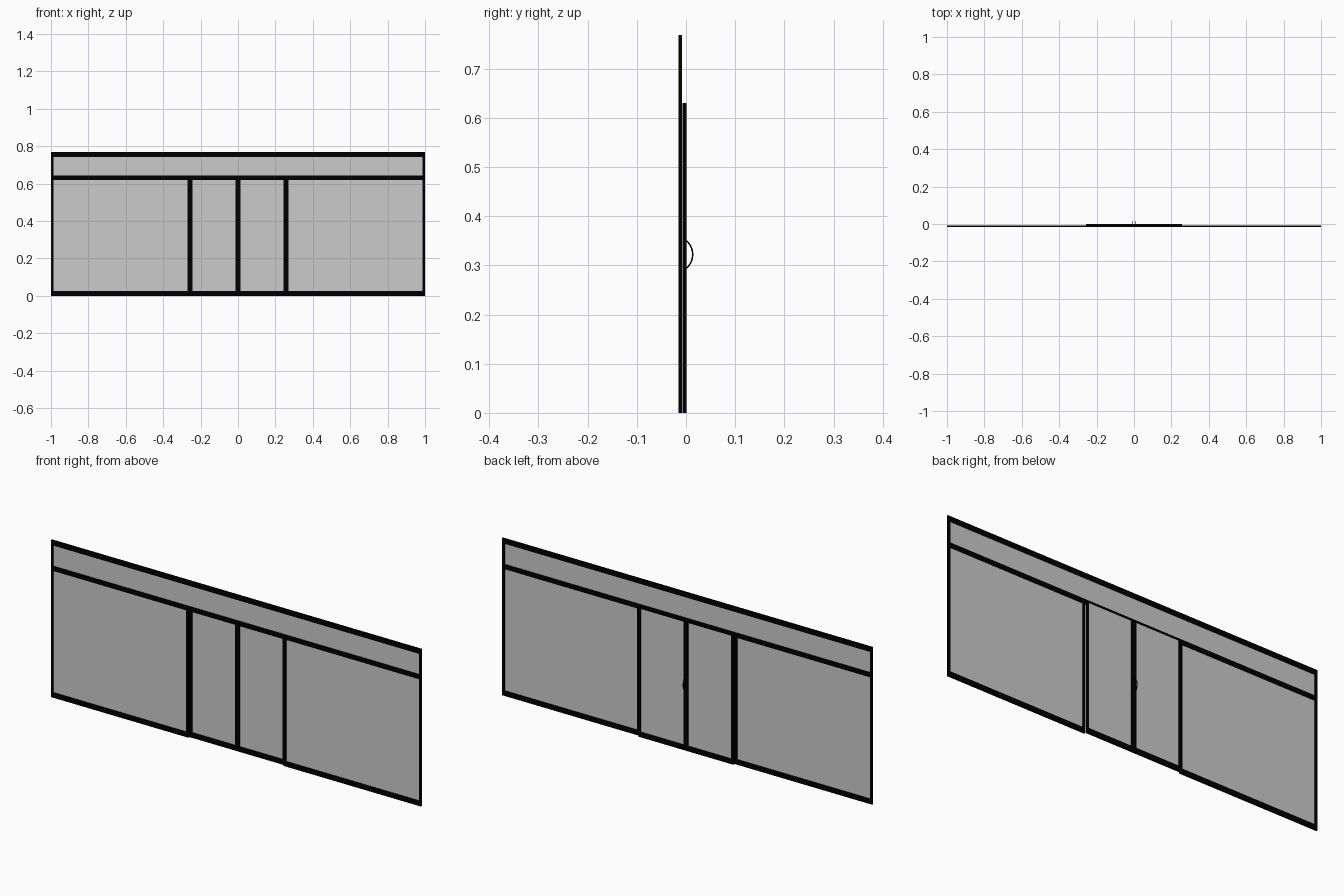
import bpy, math

if "Cube" in bpy.data.objects:
    bpy.data.objects.remove(bpy.data.objects["Cube"])


def material(name, rgba):
    m = bpy.data.materials.new(name)
    m.diffuse_color = rgba
    m.use_nodes = True
    m.node_tree.nodes["Principled BSDF"].inputs["Base Color"].default_value = m.diffuse_color
    return m


BLACK = material("black_metal", (0, 0, 0, 1))
GLASS = material("grey_glass", (0.52, 0.52, 0.52, 0.5))


def mesh_object(name, verts, faces, mat):
    me = bpy.data.meshes.new(name)
    me.from_pydata(verts, [], faces)
    me.materials.append(mat)
    ob = bpy.data.objects.new(name, me)
    bpy.context.collection.objects.link(ob)
    return ob


def bar(name, x0, x1, y0, y1, z0, z1):
    bpy.ops.mesh.primitive_cube_add(size=1, location=((x0 + x1) / 2, (y0 + y1) / 2, (z0 + z1) / 2))
    ob = bpy.context.object
    ob.name = name
    ob.scale = (x1 - x0, y1 - y0, z1 - z0)
    ob.data.materials.append(BLACK)


def pane(name, x0, x1, y, z0, z1):
    mesh_object(name, [(x0, y, z0), (x1, y, z0), (x1, y, z1), (x0, y, z1)], [(0, 1, 2, 3)], GLASS)


F0, F1 = -0.0155, -0.0085    # fixed frame depth
D0, D1 = -0.007, 0.001       # door depth
W = 0.0125                   # narrow profile width
H, RAIL = 0.768, 0.025
T0, T1 = 0.619, 0.642        # transom
DOOR_X, DOOR_Z = 0.257, 0.63
TOP = 0.003                  # slim door top rail
FY, DY = (F0 + F1) / 2, (D0 + D1) / 2

# Full-width head and transom with the glass strip between them
bar("head_rail", -1, 1, F0, F1, H - RAIL, H)
bar("transom_rail", -1, 1, F0, F1, T0, T1)
pane("transom_glass", -1 + W, 1 - W, FY, T1, H - RAIL)

for s, side in ((-1, "left"), (1, "right")):
    def span(a, b):
        return sorted((s * a, s * b))

    # Fixed side window: end post, door jamb, sill and pane
    bar(side + "_end_post_lower", *span(1 - W, 1), F0, F1, RAIL, T0)
    bar(side + "_end_post_upper", *span(1 - W, 1), F0, F1, T1, H - RAIL)
    bar(side + "_jamb", *span(DOOR_X, DOOR_X + W), F0, F1, RAIL, T0)
    bar(side + "_sill", *span(DOOR_X, 1), F0, F1, 0, RAIL)
    pane(side + "_window_glass", *span(DOOR_X + W, 1 - W), FY, RAIL, T0)

    # Sliding door leaf behind the opening
    bar(side + "_door_bottom_rail", *span(0, DOOR_X), D0, D1, 0, RAIL)
    bar(side + "_door_top_rail", *span(0, DOOR_X), D0, D1, DOOR_Z - TOP, DOOR_Z)
    bar(side + "_door_outer_stile", *span(DOOR_X - W, DOOR_X), D0, D1, RAIL, DOOR_Z - TOP)
    bar(side + "_door_inner_stile", *span(0, W), D0, D1, RAIL, DOOR_Z - TOP)
    pane(side + "_door_glass", *span(W, DOOR_X - W), DY, RAIL, DOOR_Z - TOP)

    # Bowed pull handle swept along a shallow circular arc
    cu = bpy.data.curves.new(side + "_handle", 'CURVE')
    cu.dimensions = '3D'
    cu.bevel_depth = 0.0015
    cu.bevel_resolution = 2
    cu.use_fill_caps = True
    sp = cu.splines.new('POLY')
    n = 14
    sp.points.add(n)
    half, rise = 0.028, 0.0125
    r = (half * half + rise * rise) / (2 * rise)
    sweep = math.asin(half / r)
    for i, p in enumerate(sp.points):
        a = sweep * (2 * i / n - 1)
        p.co = (s * 0.007, D1 + rise - r + r * math.cos(a), 0.322 + r * math.sin(a), 1)
    cu.materials.append(BLACK)
    bpy.context.collection.objects.link(bpy.data.objects.new(side + "_handle", cu))
